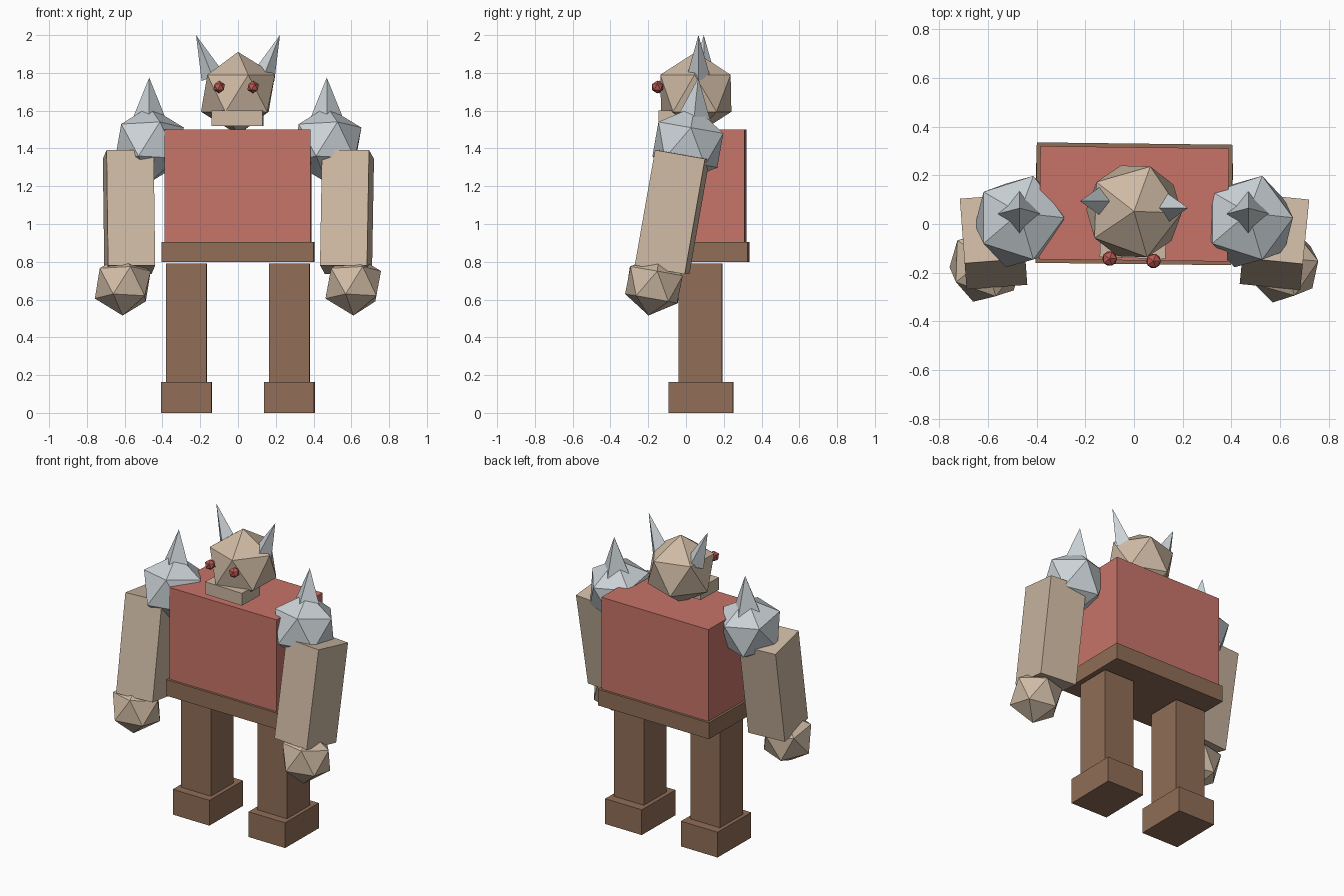
import bpy
from math import radians
from mathutils import Vector

cube = bpy.data.objects.get("Cube")
if cube:
    bpy.data.objects.remove(cube, do_unlink=True)


def material(name, rgb):
    mat = bpy.data.materials.new(name)
    mat.use_nodes = True
    color = (*rgb, 1.0)
    mat.diffuse_color = color
    mat.node_tree.nodes["Principled BSDF"].inputs["Base Color"].default_value = color
    return mat


TAN = material("tan skin", (0.62, 0.49, 0.37))
RED = material("red shirt", (0.57, 0.175, 0.14))
BROWN = material("brown leather", (0.28, 0.155, 0.095))
STEEL = material("pale steel", (0.60, 0.65, 0.68))
EYE = material("eye red", (0.48, 0.10, 0.085))


def finish(name, mat):
    obj = bpy.context.object
    obj.name = name
    obj.data.materials.append(mat)
    return obj


def box(name, mat, center, size, tilt=0, yaw=0):
    bpy.ops.mesh.primitive_cube_add(
        size=1, location=center, rotation=(radians(tilt), 0, radians(yaw)))
    bpy.context.object.scale = size
    return finish(name, mat)


def gem(name, mat, center, radius, tilt=0, yaw=0):
    bpy.ops.mesh.primitive_ico_sphere_add(
        subdivisions=1, radius=radius, location=center,
        rotation=(radians(tilt), 0, radians(yaw)))
    return finish(name, mat)


def spike(name, mat, base, tip, radius):
    base, tip = Vector(base), Vector(tip)
    axis = tip - base
    bpy.ops.mesh.primitive_cone_add(
        vertices=4, radius1=radius, radius2=0, depth=axis.length,
        location=(base + tip) / 2,
        rotation=axis.to_track_quat('Z', 'Y').to_euler())
    return finish(name, mat)


LEAN = -0.7   # slight turn of the whole body
SWING = -10   # arms swing forward

# Body
box("torso", RED, (0, 0.083, 1.2), (0.775, 0.465, 0.6), yaw=LEAN)
box("belt", BROWN, (0, 0.083, 0.852), (0.805, 0.495, 0.105), yaw=LEAN)

# Head
gem("head", TAN, (0, 0.052, 1.692), 0.219, yaw=-2)
box("jaw", TAN, (-0.003, -0.05, 1.56), (0.27, 0.18, 0.08), yaw=-2)

for side, word in ((1, "left"), (-1, "right")):
    # Legs
    box(word + "_leg", BROWN, (side * 0.273, 0.077, 0.475),
        (0.215, 0.23, 0.63), yaw=LEAN)
    box(word + "_foot", BROWN, (side * 0.272, 0.08, 0.082),
        (0.265, 0.34, 0.164), yaw=LEAN)
    # Arms
    box(word + "_arm", TAN, (side * 0.577, -0.073, 1.063),
        (0.25, 0.27, 0.62), SWING, side * -5 + LEAN)
    gem(word + "_fist", TAN, (side * 0.61, -0.17, 0.678), 0.165, SWING, side * 2)
    # Shoulder armour
    gem(word + "_shoulder", STEEL, (side * 0.47, 0.01, 1.42), 0.205, SWING)
    spike(word + "_shoulder_spike", STEEL, (side * 0.47, 0.04, 1.54),
          (side * 0.47, 0.065, 1.775), 0.095)
    # Face
    y_turn = side * -0.014
    spike(word + "_horn", STEEL, (side * 0.135, 0.08 + y_turn, 1.78),
          (side * 0.222, 0.08 + y_turn, 2.0), 0.062)
    gem(word + "_eye", EYE, (side * 0.09 - 0.01, -0.147 + y_turn / 3, 1.725), 0.034)
